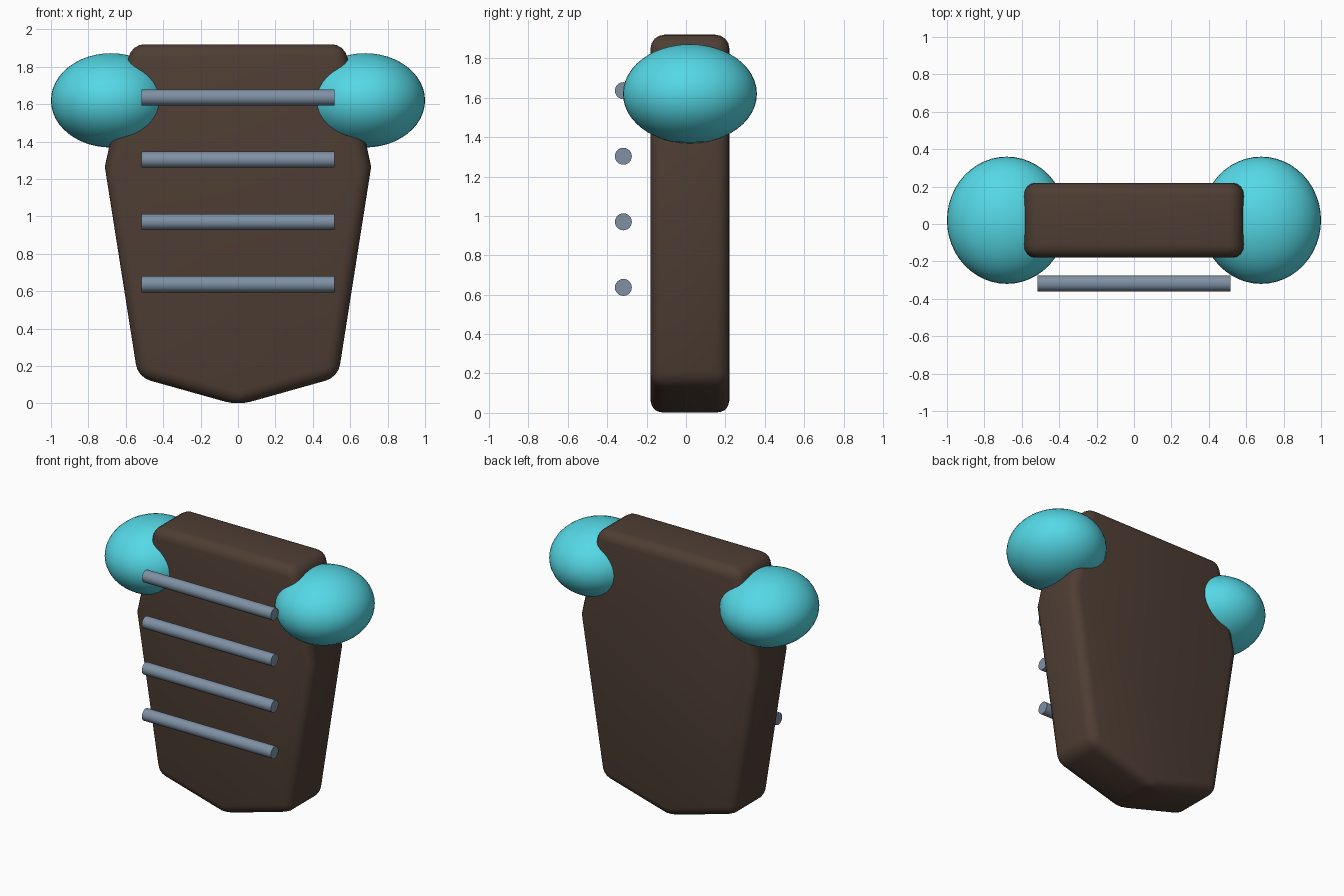
import bpy, bmesh, math

if "Cube" in bpy.data.objects:
    bpy.data.objects.remove(bpy.data.objects["Cube"])


def material(name, rgb):
    m = bpy.data.materials.new(name)
    m.diffuse_color = (*rgb, 1)
    m.use_nodes = True
    m.node_tree.nodes["Principled BSDF"].inputs["Base Color"].default_value = m.diffuse_color
    return m


BROWN = material("dark_brown", (0.077, 0.048, 0.034))
CYAN = material("cyan", (0.09, 0.69, 0.79))
STEEL = material("steel", (0.21, 0.28, 0.37))


def finish(obj, name, mat, angle=35):
    obj.name = name
    obj.data.materials.append(mat)
    bpy.ops.object.select_all(action='DESELECT')
    obj.select_set(True)
    bpy.context.view_layer.objects.active = obj
    bpy.ops.object.shade_smooth_by_angle(angle=math.radians(angle))


# Torso plate: mirrored outline extruded front to back, edges rounded
half = [(0.535, 0.14), (0.712, 1.265), (0.57, 1.92)]
outline = [(0, -0.01)] + half + [(-x, z) for x, z in reversed(half)]
bm = bmesh.new()
front = bm.faces.new([bm.verts.new((x, -0.18, z)) for x, z in outline])
ext = bmesh.ops.extrude_face_region(bm, geom=[front])
moved = [v for v in ext["geom"] if isinstance(v, bmesh.types.BMVert)]
bmesh.ops.translate(bm, verts=moved, vec=(0, 0.4, 0))
bmesh.ops.recalc_face_normals(bm, faces=bm.faces[:])
sharp = [e for e in bm.edges if e.calc_face_angle(0) > math.radians(28)]
bmesh.ops.bevel(bm, geom=sharp, offset=0.07, offset_type='OFFSET',
                segments=4, profile=0.5, affect='EDGES', clamp_overlap=True)
mesh = bpy.data.meshes.new("torso")
bm.to_mesh(mesh)
bm.free()
torso = bpy.data.objects.new("torso", mesh)
bpy.context.collection.objects.link(torso)
finish(torso, "torso", BROWN)

# Shoulder pads: flattened ellipsoids on both sides
for side, sx in (("left", -1), ("right", 1)):
    bpy.ops.mesh.primitive_uv_sphere_add(segments=48, ring_count=24, radius=1,
                                         location=(sx * 0.68, 0.02, 1.62))
    pad = bpy.context.object
    pad.scale = (0.32, 0.34, 0.252)
    finish(pad, side + "_shoulder", CYAN)

# Rib bars: four horizontal rods standing off the front
for i in range(4):
    bpy.ops.mesh.primitive_cylinder_add(vertices=24, radius=0.043, depth=1.03,
                                        location=(0, -0.318, 0.637 + i * 0.333),
                                        rotation=(0, math.pi / 2, 0))
    finish(bpy.context.object, f"rib_bar_{i + 1}", STEEL)
